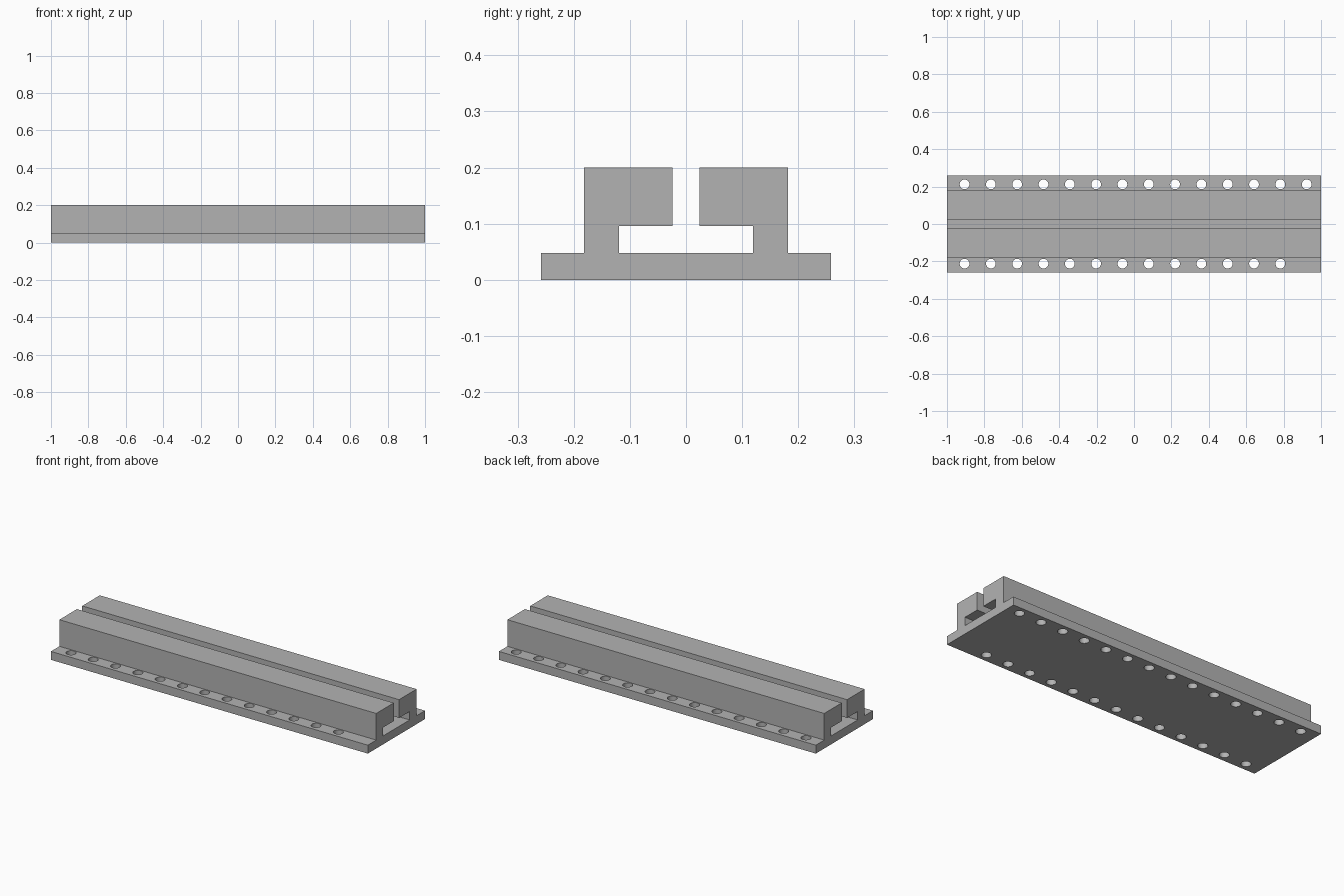
import bpy, bmesh

if "Cube" in bpy.data.objects:
    bpy.data.objects.remove(bpy.data.objects["Cube"])

BASE_H, HOLE_Y, HOLE_R, PITCH, FIRST_X = 0.048, 0.212, 0.026, 0.1407, -0.906

grey = bpy.data.materials.new("plain grey")
grey.diffuse_color = (0.45, 0.45, 0.45, 1)
grey.use_nodes = True
grey.node_tree.nodes["Principled BSDF"].inputs["Base Color"].default_value = grey.diffuse_color


def finish(name, bm):
    bmesh.ops.recalc_face_normals(bm, faces=bm.faces)
    mesh = bpy.data.meshes.new(name)
    bm.to_mesh(mesh)
    bm.free()
    mesh.materials.append(grey)
    obj = bpy.data.objects.new(name, mesh)
    bpy.context.collection.objects.link(obj)
    return obj


# Slotted rail: half of the cross-section, mirrored and extruded along x
half = [(0.258, 0), (0.258, BASE_H), (0.182, BASE_H), (0.182, 0.2),
        (0.024, 0.2), (0.024, 0.096), (0.119, 0.096), (0.119, BASE_H)]
profile = half + [(-y, z) for y, z in reversed(half)]
bm = bmesh.new()
end = bm.faces.new([bm.verts.new((-1, y, z)) for y, z in profile])
side = bmesh.ops.extrude_face_region(bm, geom=[end], use_keep_orig=True)
bmesh.ops.translate(bm, vec=(2, 0, 0),
                    verts=[v for v in side["geom"] if isinstance(v, bmesh.types.BMVert)])
rail = finish("slotted_rail", bm)

# Bolt hole cutters: 14 along the back flange, 13 along the front flange
bm = bmesh.new()
for y, count in ((HOLE_Y, 14), (-HOLE_Y, 13)):
    for i in range(count):
        hole = bmesh.ops.create_cone(bm, cap_ends=True, segments=32, radius1=HOLE_R,
                                     radius2=HOLE_R, depth=0.1)
        bmesh.ops.translate(bm, verts=hole["verts"],
                            vec=(FIRST_X + i * PITCH, y, BASE_H / 2))
cutter = finish("bolt_hole_cutter", bm)

# Cut the holes, then smooth their walls while keeping sharp edges
cut = rail.modifiers.new("bolt_holes", "BOOLEAN")
cut.operation, cut.solver, cut.object = "DIFFERENCE", "EXACT", cutter
bpy.context.view_layer.objects.active = rail
rail.select_set(True)
bpy.ops.object.modifier_apply(modifier=cut.name)
bpy.data.objects.remove(cutter)
bpy.ops.object.shade_smooth_by_angle()
